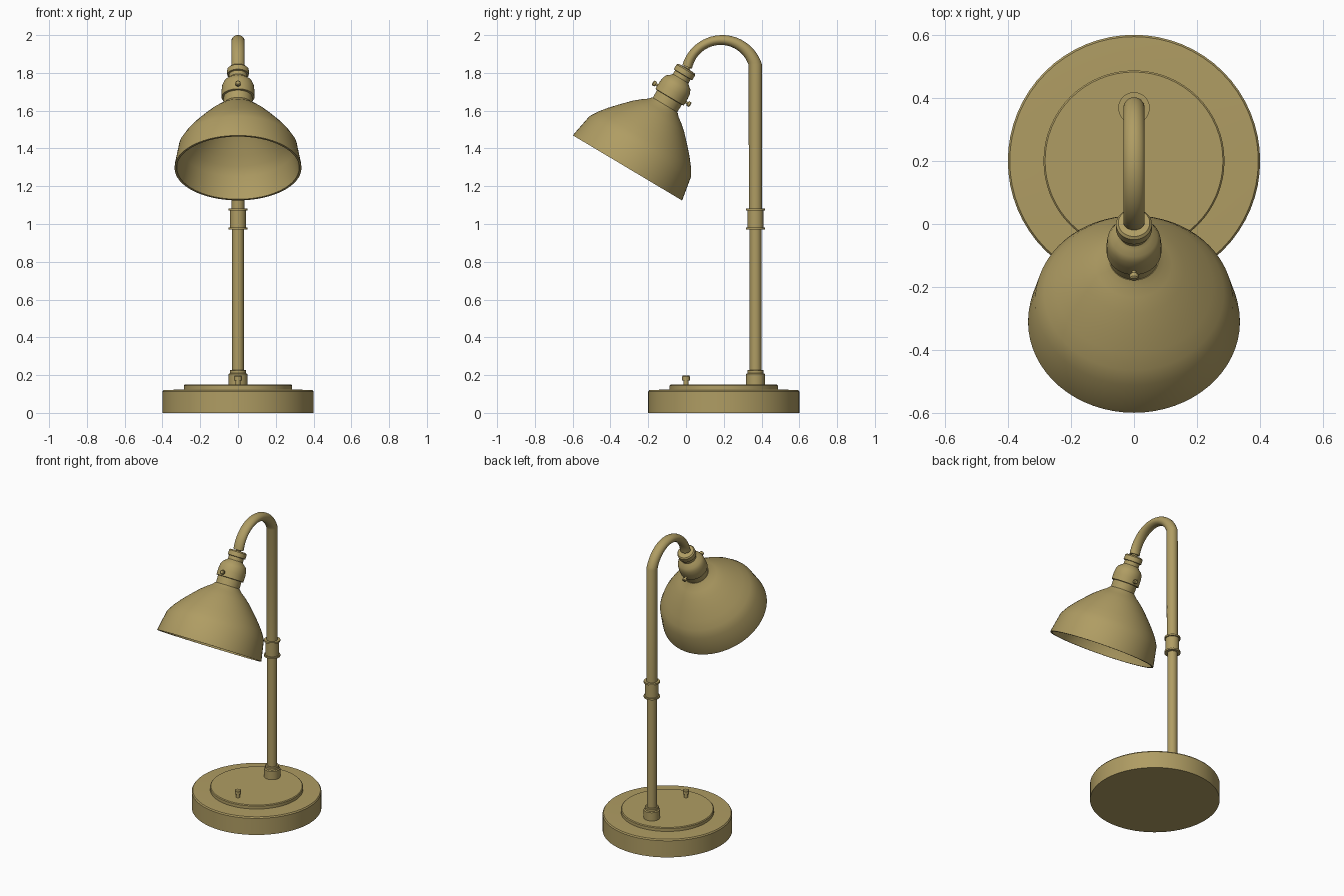
import bpy, bmesh, math
from mathutils import Vector, Matrix

if "Cube" in bpy.data.objects:
    bpy.data.objects.remove(bpy.data.objects["Cube"])

brass = bpy.data.materials.new("antique brass")
brass.diffuse_color = (0.43, 0.335, 0.125, 1)
brass.use_nodes = True
brass.node_tree.nodes["Principled BSDF"].inputs["Base Color"].default_value = brass.diffuse_color


def finish(name, bm, matrix=Matrix()):
    bmesh.ops.remove_doubles(bm, verts=bm.verts, dist=1e-6)
    bmesh.ops.recalc_face_normals(bm, faces=bm.faces)
    me = bpy.data.meshes.new(name)
    bm.to_mesh(me)
    bm.free()
    me.materials.append(brass)
    ob = bpy.data.objects.new(name, me)
    ob.matrix_world = matrix
    bpy.context.collection.objects.link(ob)
    bpy.ops.object.select_all(action='DESELECT')
    ob.select_set(True)
    bpy.context.view_layer.objects.active = ob
    bpy.ops.object.shade_smooth_by_angle(angle=math.radians(35))
    return ob


def skin(bm, rings):
    # join successive rings of vertices with quads and cap both ends
    n = len(rings[0])
    for a, b in zip(rings, rings[1:]):
        for i in range(n):
            j = (i + 1) % n
            bm.faces.new((a[i], a[j], b[j], b[i]))
    bm.faces.new(rings[0])
    bm.faces.new(rings[-1])


def lathe(name, profile, matrix, n=48):
    # profile is a list of (radius, height)
    bm = bmesh.new()
    rings = [[bm.verts.new((r * math.cos(2 * math.pi * i / n),
                            r * math.sin(2 * math.pi * i / n), z))
              for i in range(n)] for r, z in profile]
    skin(bm, rings)
    return finish(name, bm, matrix)


POLE_Y = 0.368
at_pole = Matrix.Translation((0, POLE_Y, 0))

# base with raised plate
lathe("base", [(0.4, 0), (0.4, 0.113), (0.394, 0.121), (0.29, 0.124)],
      Matrix.Translation((0, 0.2, 0)), 64)
lathe("base_plate", [(0.287, 0.115), (0.287, 0.144), (0.282, 0.149)],
      Matrix.Translation((0, 0.2, 0)), 64)

# switch on the base
lathe("switch", [(0.013, 0.14), (0.013, 0.172), (0.02, 0.172), (0.02, 0.193),
                 (0.017, 0.197)], Matrix(), 20)

# upright pole, foot collar and mid coupling
lathe("pole_foot", [(0.05, 0.14), (0.05, 0.205), (0.043, 0.21), (0.043, 0.224),
                    (0.039, 0.228)], at_pole, 32)
lathe("lower_pole", [(0.031, 0.14), (0.031, 1.02)], at_pole, 32)
lathe("pole_coupling", [(0.034, 0.971), (0.05, 0.971), (0.05, 0.982), (0.042, 0.982),
                        (0.042, 1.071), (0.05, 1.071), (0.05, 1.082), (0.034, 1.082)],
      at_pole, 32)

# upper pole with the gooseneck bend: rings span an outer and an inner arc
bm = bmesh.new()
n, steps, rx = 24, 28, 0.034
spans = [((POLE_Y + rx, 1.02), (POLE_Y - rx, 1.02))]
for s in range(steps + 1):
    t = s / steps
    ao = math.radians(17.4 + t * (164 - 17.4))
    ai = math.radians(19.3 + t * (169 - 19.3))
    spans.append(((0.192 + 0.22 * math.cos(ao), 1.78 + 0.22 * math.sin(ao)),
                  (0.184 + 0.155 * math.cos(ai), 1.793 + 0.155 * math.sin(ai))))
rings = []
for o, i in spans:
    o, i = Vector((0, *o)), Vector((0, *i))
    c, h = (o + i) / 2, (o - i) / 2
    rings.append([bm.verts.new(c + h * math.cos(2 * math.pi * k / n)
                               + Vector((rx * math.sin(2 * math.pi * k / n), 0, 0)))
                  for k in range(n)])
skin(bm, rings)
finish("gooseneck", bm)

# head frame: origin at the rim centre, local z up the tilted lamp axis
head = Matrix.Translation((0, -0.31, 1.297)) @ Matrix.Rotation(math.radians(-30.8), 4, 'X')

# shade: a hollow bell, outside then inside
outer = [(0.336, 0), (0.335, 0.012), (0.313, 0.132), (0.285, 0.178), (0.25, 0.222),
         (0.208, 0.268), (0.16, 0.318), (0.12, 0.352), (0.095, 0.37), (0.078, 0.388)]
inner = [(r - 0.012, z - 0.006) for r, z in outer[:0:-1]] + [(0.324, 0)]
shade = outer + inner
bm = bmesh.new()
n = 64
rings = [[bm.verts.new((r * math.cos(2 * math.pi * i / n),
                        r * math.sin(2 * math.pi * i / n), z))
          for i in range(n)] for r, z in shade]
for a, b in zip(rings, rings[1:] + rings[:1]):
    for i in range(n):
        j = (i + 1) % n
        bm.faces.new((a[i], a[j], b[j], b[i]))
finish("shade", bm, head)

# socket: collar, neck, cap disc and stem into the gooseneck
lathe("socket", [(0.075, 0.37), (0.076, 0.434), (0.087, 0.436), (0.087, 0.476),
                 (0.084, 0.505), (0.074, 0.527), (0.056, 0.541), (0.048, 0.55),
                 (0.048, 0.573), (0.057, 0.575), (0.057, 0.604), (0.05, 0.612),
                 (0.017, 0.614), (0.017, 0.655)], head, 40)

# thumb screws on both sides of the collar
for name, side in (("front_screw", 1), ("back_screw", -1)):
    lathe(name, [(0.007, 0.07), (0.007, 0.098), (0.014, 0.099), (0.014, 0.112),
                 (0.01, 0.116)],
          head @ Matrix.Translation((0, 0, 0.457))
          @ Matrix.Rotation(side * math.pi / 2, 4, 'X'), 16)
